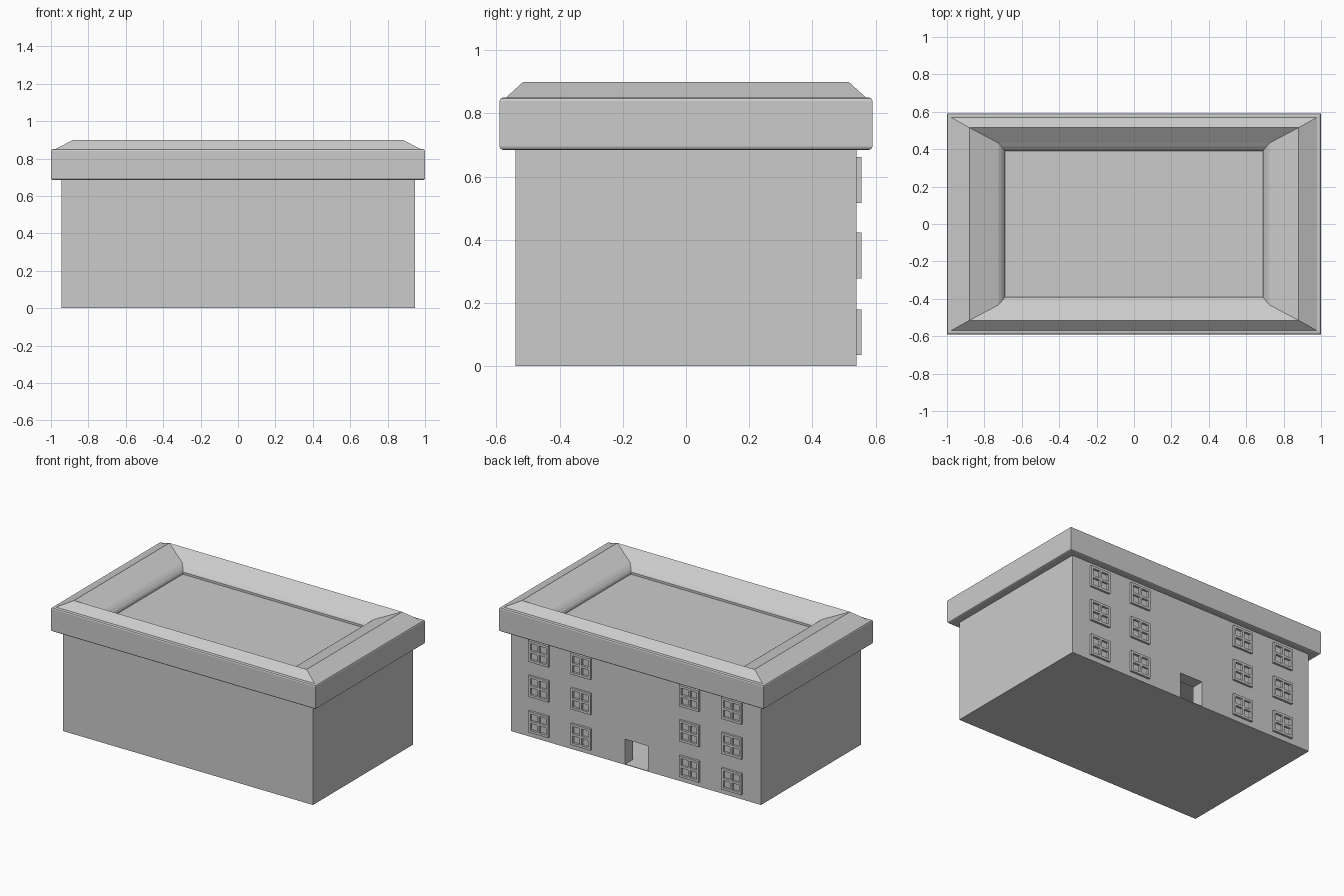
import bpy, bmesh

if "Cube" in bpy.data.objects:
    bpy.data.objects.remove(bpy.data.objects["Cube"])

def finish(name, bm):
    bmesh.ops.recalc_face_normals(bm, faces=bm.faces)
    me = bpy.data.meshes.new(name)
    bm.to_mesh(me)
    bm.free()
    ob = bpy.data.objects.new(name, me)
    bpy.context.collection.objects.link(ob)
    return ob

def add_box(bm, x0, x1, y0, y1, z0, z1):
    vs = bmesh.ops.create_cube(bm, size=1)["verts"]
    for v in vs:
        v.co = ((x0 + x1) / 2 + v.co.x * (x1 - x0),
                (y0 + y1) / 2 + v.co.y * (y1 - y0),
                (z0 + z1) / 2 + v.co.z * (z1 - z0))

def box(name, *dims):
    bm = bmesh.new()
    add_box(bm, *dims)
    return finish(name, bm)

def loft(name, rings):
    """Skin a stack of rectangles given as (half x, half y, z)."""
    bm = bmesh.new()
    loops = [[bm.verts.new((sx * x, sy * y, z))
              for sx, sy in ((-1, -1), (1, -1), (1, 1), (-1, 1))] for x, y, z in rings]
    for a, b in zip(loops, loops[1:]):
        for i in range(4):
            j = (i + 1) % 4
            bm.faces.new((a[i], a[j], b[j], b[i]))
    bm.faces.new(loops[0])
    bm.faces.new(loops[-1])
    return finish(name, bm)

# Main walls, hollow ground floor with an open doorway in the back
walls = box("walls", -0.945, 0.945, -0.54, 0.54, 0, 0.69)
room = box("room_cutter", -0.86, 0.86, -0.455, 0.455, 0.004, 0.5)
door = box("doorway_cutter", -0.092, 0.082, 0.40, 0.60, 0.004, 0.175)
for cutter in (room, door):
    cutter.hide_render = True
    cutter.hide_set(True)
    mod = walls.modifiers.new("cut", "BOOLEAN")
    mod.operation = "DIFFERENCE"
    mod.solver = "EXACT"
    mod.object = cutter

# Cornice band, sloped parapet and sunken roof deck
roof = loft("cornice_and_roof", [
    (0.935, 0.53, 0.687), (0.991, 0.581, 0.685), (0.997, 0.587, 0.688), (1.0, 0.59, 0.695),
    (1.0, 0.59, 0.84), (0.997, 0.587, 0.847), (0.99, 0.58, 0.85), (0.978, 0.57, 0.85),
    (0.88, 0.515, 0.90), (0.725, 0.433, 0.838), (0.708, 0.414, 0.825),
    (0.695, 0.398, 0.81), (0.69, 0.39, 0.80), (0.69, 0.39, 0.785)])

# Four columns of three cross-barred windows on the back wall
W, H, BAR = 0.15, 0.145, 0.016
for cx in (-0.73, -0.41, 0.41, 0.73):
    for row, z0 in enumerate((0.035, 0.278, 0.517)):
        bm = bmesh.new()
        x0, x1, z1 = cx - W / 2, cx + W / 2, z0 + H
        for x in (x0, cx - BAR / 2, x1 - BAR):
            add_box(bm, x, x + BAR, 0.535, 0.555, z0, z1)
        for z in (z0, z0 + H / 2 - BAR / 2, z1 - BAR):
            for xa, xb in ((x0 + BAR, cx - BAR / 2), (cx + BAR / 2, x1 - BAR)):
                add_box(bm, xa, xb, 0.535, 0.555, z, z + BAR)
        finish(f"window_row{row + 1}_x{cx:+.2f}", bm)
